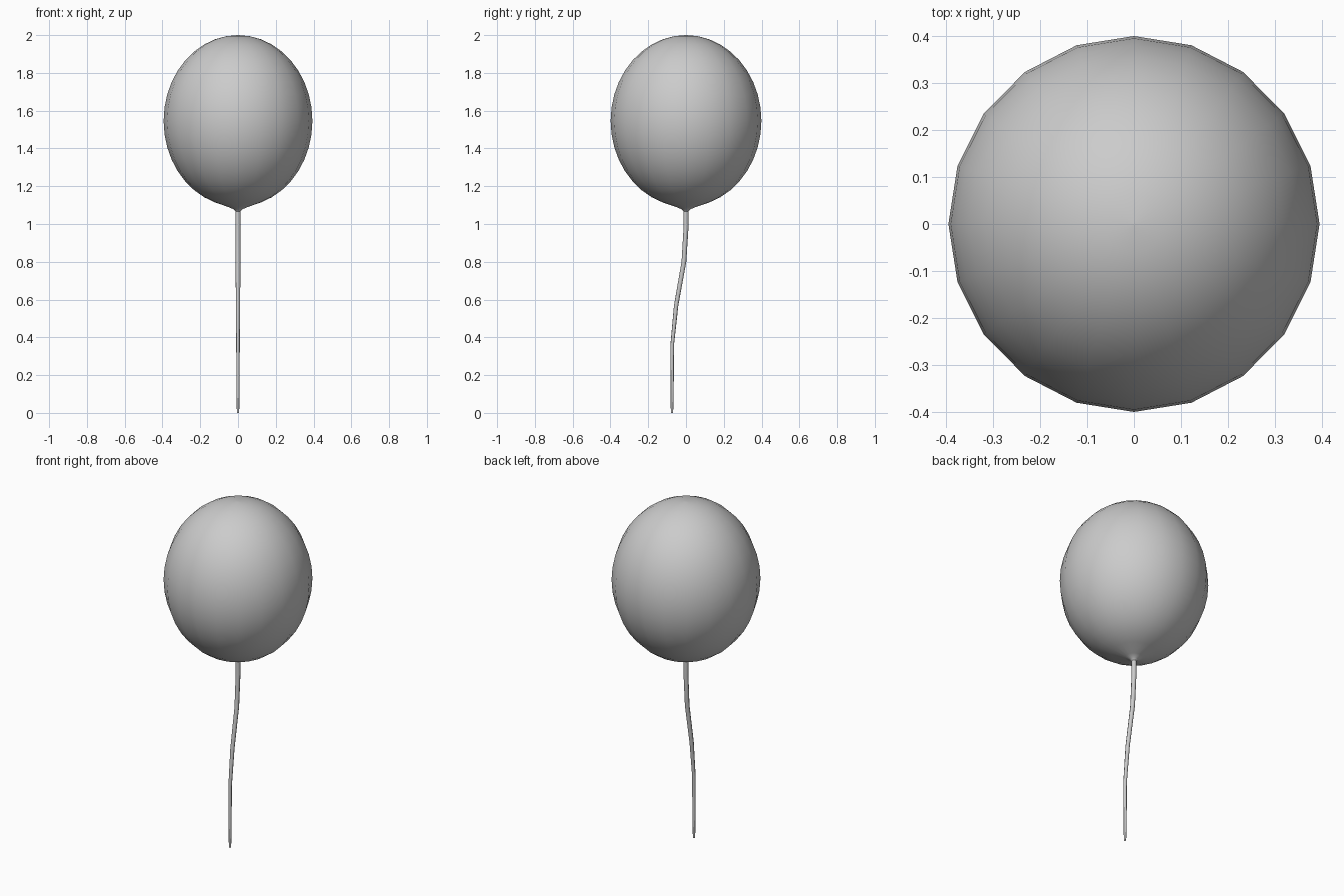
import bpy, bmesh, math

if "Cube" in bpy.data.objects:
    bpy.data.objects.remove(bpy.data.objects["Cube"])


def loft(name, rings, sides):
    """Skin a stack of elliptical rings (y, z, rx, ry), capped at both ends."""
    bm = bmesh.new()
    loops = []
    for y, z, rx, ry in rings:
        loops.append([bm.verts.new((rx * math.cos(2 * math.pi * i / sides),
                                    y + ry * math.sin(2 * math.pi * i / sides), z))
                      for i in range(sides)])
    for a, b in zip(loops, loops[1:]):
        for i in range(sides):
            j = (i + 1) % sides
            bm.faces.new((a[i], a[j], b[j], b[i]))
    for loop, (y, z, _, _) in ((loops[0], rings[0]), (loops[-1], rings[-1])):
        bm.faces.new(loop)
    bmesh.ops.recalc_face_normals(bm, faces=bm.faces)
    mesh = bpy.data.meshes.new(name)
    bm.to_mesh(mesh)
    bm.free()
    obj = bpy.data.objects.new(name, mesh)
    bpy.context.collection.objects.link(obj)
    bpy.context.view_layer.objects.active = obj
    obj.select_set(True)
    bpy.ops.object.shade_smooth_by_angle(angle=math.radians(50))
    obj.select_set(False)
    return obj


# Balloon: egg-like ellipsoid with a small pinched neck below
rings = [(0, 1.066, 0.013, 0.013), (0, 1.077, 0.022, 0.022), (0, 1.089, 0.048, 0.048)]
STEPS = 20
for k in range(2, STEPS):
    t = math.pi * k / STEPS
    r = math.sin(t)
    rings.append((0, 1.546 - 0.454 * math.cos(t), 0.394 * r, 0.399 * r))
rings.append((0, 2.0, 0.002, 0.002))
loft("balloon", rings, 20)

# String: tapering, gently swaying back and forth (y, z, radius)
path = [(0, 1.09, 0.014), (0, 0.98, 0.013), (-0.011, 0.80, 0.0125),
        (-0.052, 0.57, 0.0115), (-0.073, 0.36, 0.0095),
        (-0.073, 0.19, 0.0085), (-0.074, 0.05, 0.0075), (-0.074, 0.0, 0.006)]
loft("string", [(y, z, r, r) for y, z, r in path], 8)
